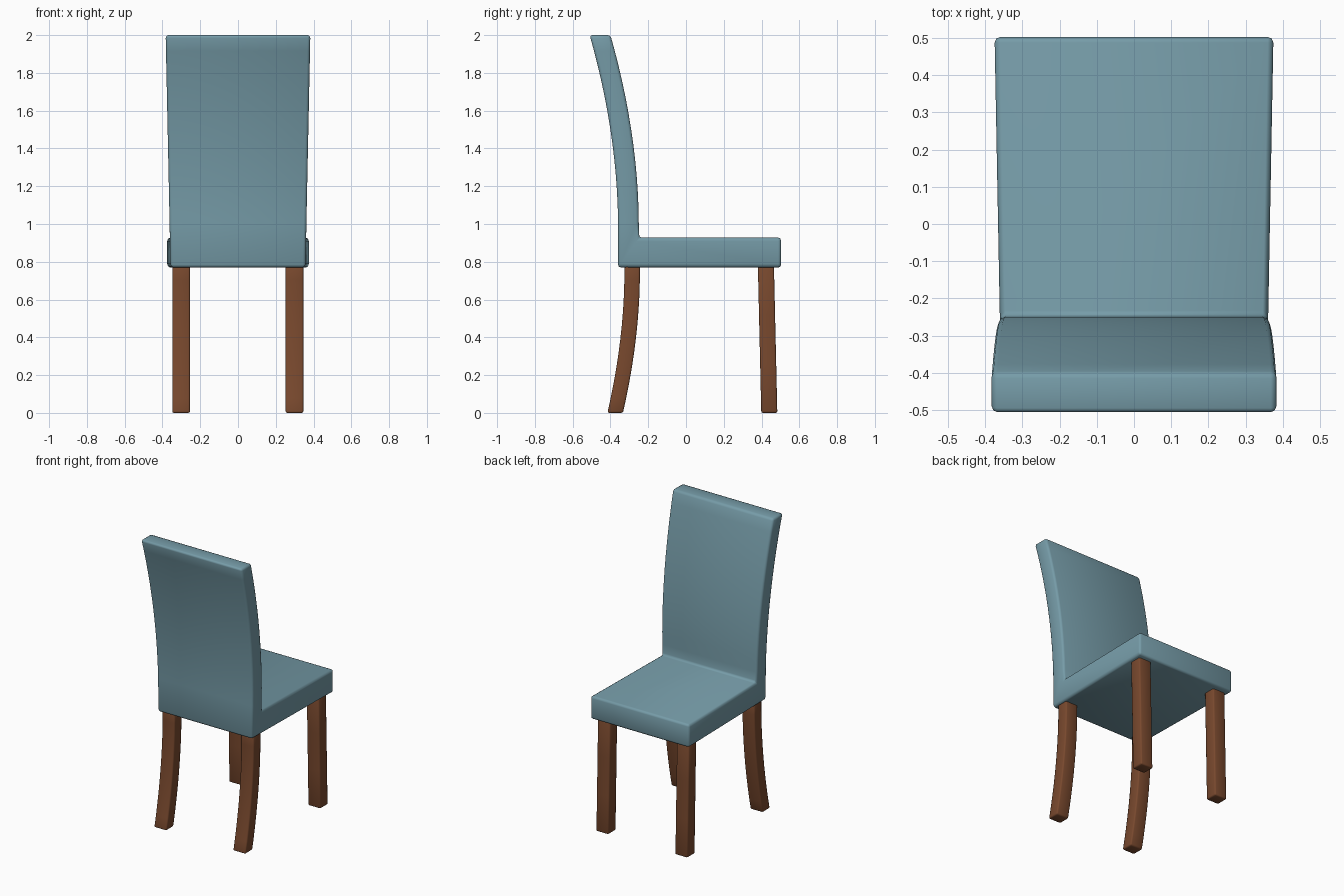
import bpy, bmesh

if "Cube" in bpy.data.objects:
    bpy.data.objects.remove(bpy.data.objects["Cube"])


def material(name, rgb):
    m = bpy.data.materials.new(name)
    m.diffuse_color = (*rgb, 1)
    m.use_nodes = True
    m.node_tree.nodes["Principled BSDF"].inputs["Base Color"].default_value = m.diffuse_color
    return m


TEAL = material("teal upholstery", (0.18, 0.33, 0.39))
BROWN = material("brown wood", (0.19, 0.066, 0.027))


def loft(name, rings, mat, bevel):
    """Skin a row of four-point rings, cap both ends and soften the edges."""
    bm = bmesh.new()
    loops = [[bm.verts.new(p) for p in ring] for ring in rings]
    for a, b in zip(loops, loops[1:]):
        for i in range(4):
            j = (i + 1) % 4
            bm.faces.new((a[i], a[j], b[j], b[i]))
    bm.faces.new(loops[0])
    bm.faces.new(loops[-1])
    bmesh.ops.recalc_face_normals(bm, faces=bm.faces)
    for f in bm.faces:
        f.smooth = True
    me = bpy.data.meshes.new(name)
    bm.to_mesh(me)
    bm.free()
    me.materials.append(mat)
    ob = bpy.data.objects.new(name, me)
    bpy.context.collection.objects.link(ob)
    mod = ob.modifiers.new("soft edges", 'BEVEL')
    mod.width = bevel
    mod.segments = 2
    mod.limit_method = 'ANGLE'
    mod.angle_limit = 0.7
    return ob


def across(outer, inner, w_out, w_in):
    """Ring spanning the chair's width from two (y, z) profile points."""
    return [(-w_out, *outer), (w_out, *outer), (w_in, *inner), (-w_in, *inner)]


# Seat and curved backrest: one upholstered L-shaped body
rings = [across((0.503, 0.77), (0.503, 0.928), 0.375, 0.375),
         across((-0.36, 0.77), (-0.248, 0.928), 0.358, 0.361)]
STEPS = 12
for i in range(STEPS + 1):
    t = i / STEPS
    z = 1.0 + t
    w = 0.362 + 0.021 * t
    lean = 0.15 * t ** 1.9
    rings.append(across((-0.36 - lean, z), (-0.25 - lean, z), w, w))
loft("seat_and_backrest", rings, TEAL, 0.015)


# Legs: swept square section following a centre line y(z)
def leg(name, x, centre, depth, steps):
    hx, hy = 0.047, depth / 2
    rings = []
    for i in range(steps + 1):
        z = 0.78 * i / steps
        y = centre(z)
        rings.append([(x - hx, y - hy, z), (x + hx, y - hy, z),
                      (x + hx, y + hy, z), (x - hx, y + hy, z)])
    loft(name, rings, BROWN, 0.009)


def curved(z):
    return -0.285 - 0.09 * (max(0, 0.74 - z) / 0.74) ** 1.9


def straight(z):
    return 0.441 - 0.018 * z / 0.78


for side, x in (("left", -0.301), ("right", 0.299)):
    leg("curved_leg_" + side, x, curved, 0.082, 10)
    leg("straight_leg_" + side, x, straight, 0.085, 3)
